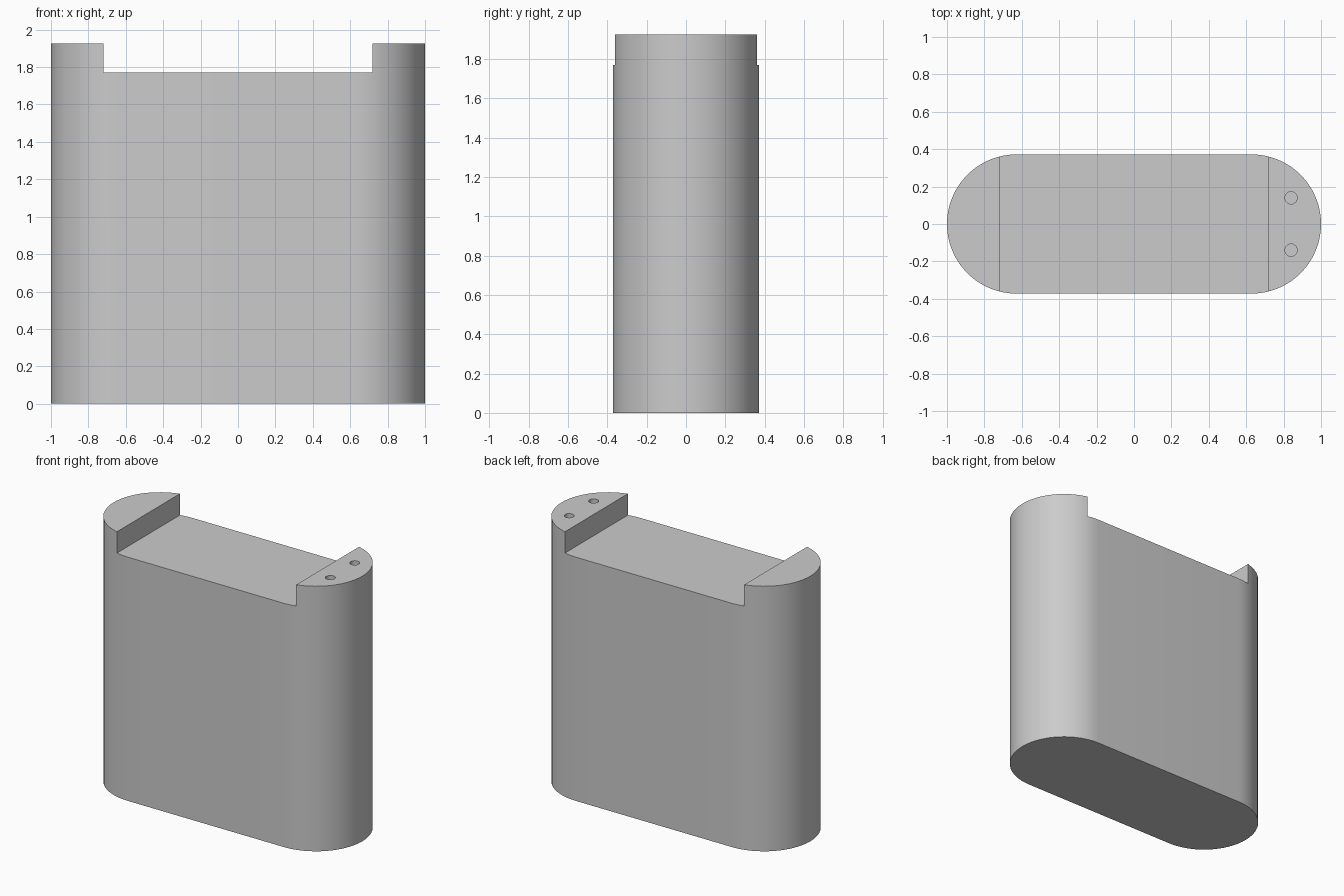
import bpy
import bmesh
import math
from mathutils import Matrix

default_cube = bpy.data.objects.get("Cube")
if default_cube:
    bpy.data.objects.remove(default_cube, do_unlink=True)

RADIUS = 0.372           # half depth, also the radius of the rounded ends
CENTRE = 1 - RADIUS      # x of the rounded end centres
HEIGHT = 1.925
LEDGE = 1.77             # height of the recessed top
NOTCH = 0.72             # half length of the recess
HOLE_DEPTH = 0.1
STEPS = 32               # segments in each rounded end

grey = bpy.data.materials.new("plain grey")
grey.use_nodes = True
colour = (0.6, 0.6, 0.6, 1)
grey.diffuse_color = colour
grey.node_tree.nodes["Principled BSDF"].inputs["Base Color"].default_value = colour


def make_object(name, bm):
    bmesh.ops.recalc_face_normals(bm, faces=bm.faces)
    mesh = bpy.data.meshes.new(name)
    bm.to_mesh(mesh)
    bm.free()
    mesh.materials.append(grey)
    obj = bpy.data.objects.new(name, mesh)
    bpy.context.collection.objects.link(obj)
    return obj


def cut(target, cutter):
    mod = target.modifiers.new("cut", "BOOLEAN")
    mod.operation = "DIFFERENCE"
    mod.solver = "EXACT"
    mod.object = cutter
    bpy.context.view_layer.objects.active = target
    bpy.ops.object.modifier_apply(modifier=mod.name)
    bpy.data.objects.remove(cutter, do_unlink=True)


# Body: a slot-shaped outline pulled up to full height
bm = bmesh.new()
outline = []
for side in (1, -1):
    for i in range(STEPS + 1):
        a = math.pi * (i / STEPS - 0.5)
        outline.append(bm.verts.new((side * (CENTRE + RADIUS * math.cos(a)),
                                     side * RADIUS * math.sin(a), 0)))
base = bm.faces.new(outline)
raised = bmesh.ops.extrude_face_region(bm, geom=[base])["geom"]
top = [v for v in raised if isinstance(v, bmesh.types.BMVert)]
bmesh.ops.translate(bm, verts=top, vec=(0, 0, HEIGHT))
body = make_object("body", bm)

# Wide recess across the top
bm = bmesh.new()
bmesh.ops.create_cube(bm, size=1, matrix=Matrix.Translation((0, 0, LEDGE + 0.5))
                      @ Matrix.Diagonal((2 * NOTCH, 2, 1, 1)))
cut(body, make_object("recess_cutter", bm))

# Two small sockets in the left raised end
for y in (-0.14, 0.14):
    bm = bmesh.new()
    bmesh.ops.create_cone(bm, cap_ends=True, segments=24, radius1=0.033,
                          radius2=0.033, depth=2 * HOLE_DEPTH,
                          matrix=Matrix.Translation((0.84, y, HEIGHT)))
    cut(body, make_object("socket_cutter", bm))

# Smooth rounded walls, sharp rims
bpy.ops.object.select_all(action="DESELECT")
body.select_set(True)
bpy.context.view_layer.objects.active = body
bpy.ops.object.shade_smooth_by_angle(angle=math.radians(30))
